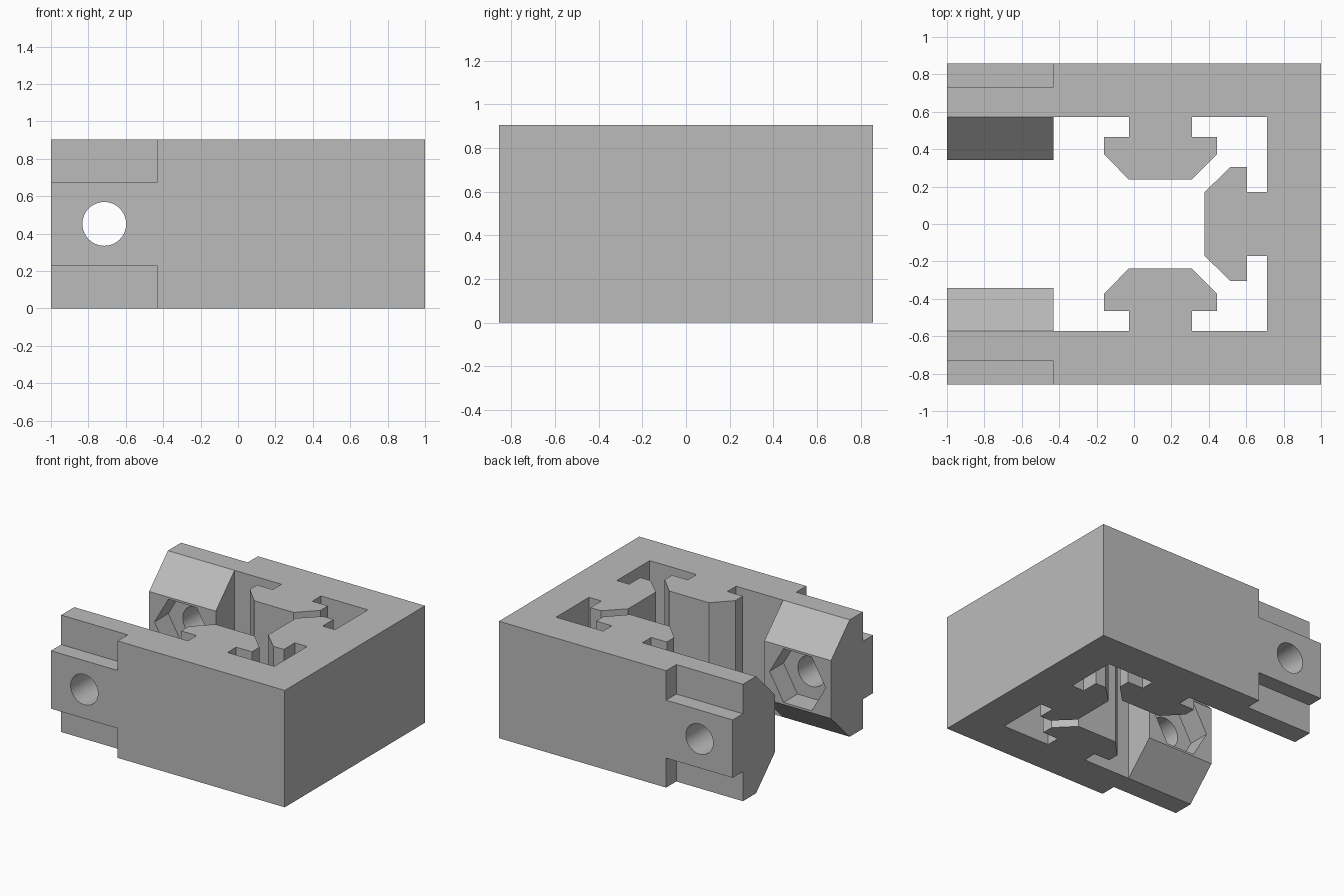
import bpy, bmesh, math
from mathutils import Vector

if "Cube" in bpy.data.objects:
    bpy.data.objects.remove(bpy.data.objects["Cube"], do_unlink=True)

H = 0.904            # height of the bracket
W = 0.857            # half width
STEP = -0.43         # where the arm ends begin
HOLE_X, MID = -0.715, H / 2

grey = bpy.data.materials.new("plain grey")
grey.use_nodes = True
colour = (0.5, 0.5, 0.5, 1)
grey.diffuse_color = colour
grey.node_tree.nodes["Principled BSDF"].inputs["Base Color"].default_value = colour


def prism(name, points, direction):
    """Extrude a closed outline of 3D points along a direction."""
    bm = bmesh.new()
    face = bm.faces.new([bm.verts.new(p) for p in points])
    new = bmesh.ops.extrude_face_region(bm, geom=[face])["geom"]
    verts = [v for v in new if isinstance(v, bmesh.types.BMVert)]
    bmesh.ops.translate(bm, verts=verts, vec=Vector(direction))
    bmesh.ops.recalc_face_normals(bm, faces=bm.faces)
    mesh = bpy.data.meshes.new(name)
    bm.to_mesh(mesh)
    bm.free()
    mesh.materials.append(grey)
    obj = bpy.data.objects.new(name, mesh)
    bpy.context.collection.objects.link(obj)
    return obj


def combine(target, tool, operation):
    """Apply a boolean and discard the tool object."""
    mod = target.modifiers.new(operation, "BOOLEAN")
    mod.operation, mod.solver, mod.object = operation, "EXACT", tool
    bpy.context.view_layer.objects.active = target
    bpy.ops.object.modifier_apply(modifier=mod.name)
    bpy.data.objects.remove(tool, do_unlink=True)


def ring(radius, sides, y):
    """Regular outline around the bolt axis, with a corner towards +x."""
    return [(HOLE_X + radius * math.cos(i * math.tau / sides), y,
             MID + radius * math.sin(i * math.tau / sides)) for i in range(sides)]


# Frame with three T-shaped keys: half outline, mirrored in y
half = [(STEP, W), (STEP, 0.572),
        (-0.028, 0.572), (-0.028, 0.465), (-0.161, 0.465), (-0.161, 0.374),
        (-0.028, 0.238), (0.31, 0.238), (0.444, 0.374), (0.444, 0.465),
        (0.31, 0.465), (0.31, 0.572), (0.711, 0.572),
        (0.711, 0.17), (0.605, 0.17), (0.605, 0.304), (0.515, 0.304),
        (0.377, 0.17)]
outline = [(1, W)] + half + [(x, -y) for x, y in reversed(half)] + [(1, -W)]
frame = prism("slotted_frame", [(x, y, 0) for x, y in outline], (0, 0, H))

# Stepped outer rib and bevelled inner block of each arm end
upper = [(W, 0.224), (0.7326, 0.224), (0.7326, H / 2), (0.572, H / 2),
         (0.343, 0.224)]
section = upper + [(y, -z) for y, z in reversed(upper)]
for side, label in ((1, "back"), (-1, "front")):
    arm = prism(label + "_arm_end",
                [(-1, side * y, MID + z) for y, z in section], (STEP + 1, 0, 0))
    # Hexagonal nut pocket and bolt hole
    pocket = prism("nut_pocket", ring(0.24, 6, side * 0.2), (0, side * 0.313, 0))
    combine(arm, pocket, "DIFFERENCE")
    bolt = prism("bolt_hole", ring(0.117, 48, side * 0.1), (0, side, 0))
    combine(arm, bolt, "DIFFERENCE")
    combine(frame, arm, "UNION")

# Smooth the holes, keep every other edge crisp
bpy.ops.object.select_all(action="DESELECT")
frame.select_set(True)
bpy.context.view_layer.objects.active = frame
bpy.ops.object.shade_smooth_by_angle(angle=math.radians(25))
